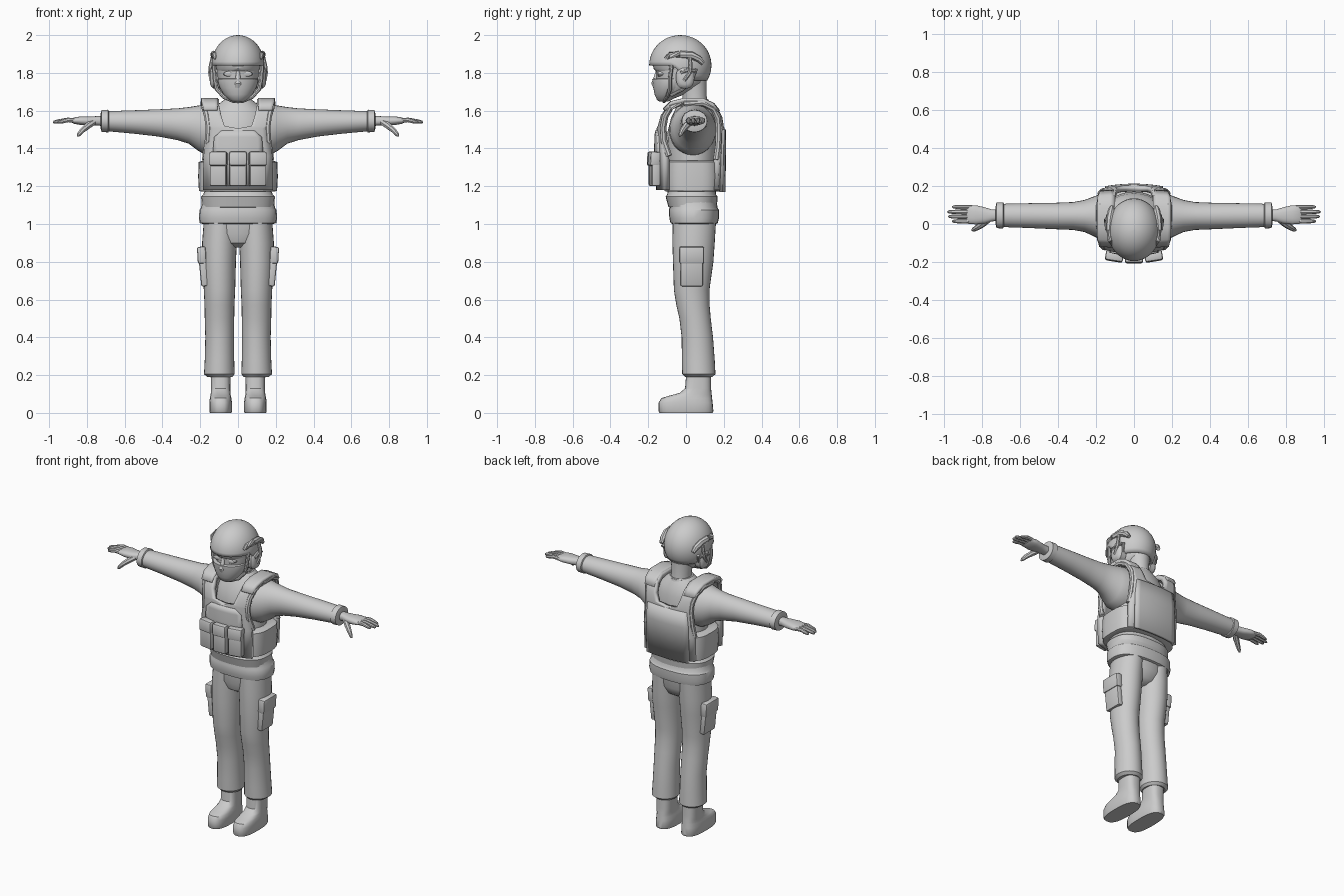
import bpy, bmesh, math
from mathutils import Vector

grey = bpy.data.materials.new("plain grey")
grey.diffuse_color = (0.6, 0.6, 0.6, 1)


def finish(name, bm, mirror=False, thick=0, offset=-1, angle=35):
    bmesh.ops.recalc_face_normals(bm, faces=bm.faces)
    me = bpy.data.meshes.new(name)
    bm.to_mesh(me)
    bm.free()
    ob = bpy.data.objects.new(name, me)
    bpy.context.collection.objects.link(ob)
    me.materials.append(grey)
    bpy.ops.object.select_all(action='DESELECT')
    bpy.context.view_layer.objects.active = ob
    ob.select_set(True)
    bpy.ops.object.shade_smooth_by_angle(angle=math.radians(angle))
    if mirror:
        ob.modifiers.new("mirror", 'MIRROR').use_axis[0] = True
    if thick:
        m = ob.modifiers.new("thickness", 'SOLIDIFY')
        m.thickness, m.offset = thick, offset
    return ob


def skin(rings, caps=True, closed=True):
    """Join equal-length rings of points with quads."""
    bm = bmesh.new()
    rows = [[bm.verts.new(p) for p in r] for r in rings]
    n = len(rows[0])
    for a, b in zip(rows, rows[1:]):
        for i in range(n if closed else n - 1):
            j = (i + 1) % n
            bm.faces.new((a[i], a[j], b[j], b[i]))
    if caps:
        bm.faces.new(rows[0])
        bm.faces.new(rows[-1])
    return bm


def loft(name, rings, axis='z', n=2.0, seg=28, **kw):
    """Rings are (position, centre a, centre b, radius a, radius b)."""
    out = []
    for p, ca, cb, ra, rb in rings:
        row = []
        for i in range(seg):
            t = 2 * math.pi * i / seg
            c, s = math.cos(t), math.sin(t)
            a = ca + ra * math.copysign(abs(c) ** (2 / n), c)
            b = cb + rb * math.copysign(abs(s) ** (2 / n), s)
            row.append({'z': (a, b, p), 'x': (p, a, b), 'y': (a, p, b)}[axis])
        out.append(row)
    return finish(name, skin(out), **kw)


def tube(name, pts, seg=8, **kw):
    """Tube through points given as (x, y, z, radius)."""
    P = [Vector(p[:3]) for p in pts]
    out = []
    for i, p in enumerate(P):
        d = (P[min(i + 1, len(P) - 1)] - P[max(i - 1, 0)]).normalized()
        u = d.cross(Vector((0.3, 1, 0.2))).normalized()
        v = d.cross(u)
        out.append([p + pts[i][3] * (math.cos(t) * u + math.sin(t) * v)
                    for t in (2 * math.pi * k / seg for k in range(seg))])
    return finish(name, skin(out), **kw)


def box(name, loc, size, rot=(0, 0, 0), bevel=0.01, mirror=False):
    bm = bmesh.new()
    bmesh.ops.create_cube(bm, size=1)
    bmesh.ops.scale(bm, vec=size, verts=bm.verts)
    bmesh.ops.bevel(bm, geom=bm.edges[:], offset=bevel, segments=2, affect='EDGES', profile=0.5)
    from mathutils import Euler
    bmesh.ops.rotate(bm, matrix=Euler(rot).to_matrix(), verts=bm.verts)
    bmesh.ops.translate(bm, vec=loc, verts=bm.verts)
    return finish(name, bm, mirror=mirror)


def ribbon(name, rows, thick, cols=6):
    """Mirrored cloth panel, rows are (inner x, outer x, y, z, side curve)."""
    out = []
    for xi, xo, y, z, k in rows:
        xs = [xi + (xo - xi) * i / (cols - 1) for i in range(cols)]
        out.append([(x, y - math.copysign(k * x * x, y), z) for x in xs])
    return finish(name, skin(out, caps=False, closed=False), mirror=True, thick=thick, offset=0)


# Trousers and boots
loft("trouser_seat", [(1.03, 0, .045, .18, .115), (.95, 0, .042, .175, .11),
                      (.9, 0, .04, .12, .09), (.875, 0, .04, .05, .05)])
loft("trouser_leg", [(1.03, .092, .045, .088, .115), (.9, .098, .04, .092, .112),
                     (.8, .1, .038, .089, .107), (.65, .098, .03, .083, .094),
                     (.57, .098, .037, .079, .088), (.5, .098, .048, .078, .083),
                     (.4, .097, .06, .076, .083), (.28, .098, .065, .078, .087),
                     (.205, .099, .068, .081, .088), (.19, .096, .067, .066, .072)], mirror=True)
loft("boot", [(0, .092, 0, .057, .14), (.008, .092, 0, .06, .145), (.055, .092, -.002, .06, .143),
              (.078, .092, .004, .057, .134), (.09, .092, .022, .054, .115),
              (.105, .092, .05, .052, .085), (.13, .092, .064, .051, .069),
              (.22, .092, .067, .053, .065)], n=2.7, mirror=True)

# Cargo pockets on the thighs
box("thigh_pocket", (.183, .03, .76), (.04, .12, .18), (0, .1, 0), mirror=True)
box("thigh_pocket_flap", (.192, .03, .835), (.046, .132, .09), (0, .06, 0), mirror=True)

# Shirt
loft("shirt_body", [(1.14, 0, .035, .175, .125), (1.3, 0, .035, .16, .125),
                    (1.48, 0, .035, .17, .135), (1.56, 0, .04, .165, .12),
                    (1.61, 0, .045, .135, .1), (1.645, 0, .045, .09, .08),
                    (1.66, 0, .045, .07, .072)])
loft("shirt_hem", [(1.0, 0, .043, .185, .115), (1.005, 0, .043, .203, .125),
                   (1.03, 0, .043, .207, .131), (1.075, 0, .042, .204, .133),
                   (1.085, 0, .04, .196, .127), (1.13, 0, .035, .19, .127), (1.14, 0, .035, .17, .11)], n=2.5)
loft("waist_band", [(1.085, 0, .035, .17, .11), (1.09, 0, .035, .19, .128),
                    (1.145, 0, .03, .196, .138), (1.155, 0, .03, .184, .13),
                    (1.19, 0, .03, .172, .125)], n=2.5)
loft("collar", [(1.6, 0, .04, .105, .09), (1.64, 0, .045, .082, .082), (1.655, 0, .048, .07, .074)])

# Sleeves
loft("sleeve", [(.11, .035, 1.5, .125, .138), (.17, .037, 1.5, .122, .135),
                (.21, .04, 1.507, .105, .12), (.26, .042, 1.522, .084, .097),
                (.32, .042, 1.528, .073, .084), (.42, .042, 1.535, .069, .072),
                (.55, .044, 1.54, .065, .062), (.69, .045, 1.544, .061, .053)], axis='x', mirror=True)
loft("sleeve_cuff", [(.683, .045, 1.545, .06, .052), (.687, .045, 1.545, .068, .06),
                     (.722, .045, 1.545, .067, .058), (.727, .045, 1.545, .045, .04)],
     axis='x', mirror=True)

# Hands
loft("palm", [(.71, .046, 1.545, .03, .026), (.745, .045, 1.546, .031, .025),
              (.785, .045, 1.545, .043, .024), (.83, .048, 1.547, .05, .023),
              (.868, .05, 1.547, .049, .017), (.88, .05, 1.547, .042, .01)],
     axis='x', n=2.4, seg=20, mirror=True)
for i, (y, tip) in enumerate([(.014, .955), (.038, .975), (.062, .98), (.087, .955)]):
    tube(f"finger_{i + 1}", [(.85, y, 1.547, .012), (.9, y * 1.02, 1.551, .0125),
                             (tip - .025, y * 1.03, 1.543, .011), (tip - .006, y * 1.03, 1.539, .008),
                             (tip, y * 1.03, 1.537, .003)], mirror=True)
tube("thumb", [(.765, .025, 1.54, .018), (.795, .0, 1.52, .018), (.825, -.02, 1.495, .0145),
               (.843, -.03, 1.474, .011), (.85, -.033, 1.464, .004)], mirror=True)

# Armour vest, running from the front over the shoulder to the back
ribbon("vest_carrier", [
    (0, .178, -.142, 1.18, 1.3), (0, .178, -.145, 1.36, 1.3), (0, .162, -.143, 1.44, 1.1),
    (0, .155, -.14, 1.505, .9), (.07, .155, -.138, 1.515, .8), (.088, .163, -.122, 1.57, .5),
    (.1, .175, -.085, 1.62, .2), (.1, .18, -.02, 1.645, 0), (.1, .18, .1, 1.645, 0),
    (.098, .172, .15, 1.615, .2), (.09, .16, .18, 1.565, .5), (.07, .155, .187, 1.515, .6),
    (0, .155, .188, 1.505, .6), (0, .165, .188, 1.4, .7), (0, .178, .187, 1.34, .8),
    (0, .178, .18, 1.18, .8)], .032)
ribbon("front_plate", [(0, .13, -.16, 1.2, 1.2), (0, .13, -.162, 1.4, 1.2), (0, .125, -.16, 1.46, 1.0),
                       (0, .085, -.157, 1.495, .9)], .014)
ribbon("back_plate", [(0, .15, .2, 1.17, .6), (0, .15, .203, 1.4, .6), (0, .14, .202, 1.5, .6)], .018)
ribbon("shoulder_pad", [(.108, .182, -.118, 1.602, .2), (.106, .192, -.082, 1.64, .2),
                        (.106, .195, -.015, 1.655, 0), (.106, .195, .09, 1.655, 0),
                        (.106, .19, .145, 1.632, .2), (.108, .178, .175, 1.595, .3)], .022)
# Padded edging at the armholes
edge = [(.172, -.09, 1.36), (.16, -.118, 1.44), (.155, -.122, 1.51), (.163, -.112, 1.57),
        (.178, -.08, 1.62), (.183, -.01, 1.64), (.183, .09, 1.64), (.173, .145, 1.61),
        (.16, .168, 1.56), (.156, .173, 1.5), (.165, .17, 1.41), (.175, .16, 1.34)]
tube("armhole_edging", [(*p, .017) for p in edge], mirror=True)
loft("side_belt", [(1.172, 0, .035, .195, .14), (1.176, 0, .035, .207, .15),
                   (1.25, 0, .035, .211, .154), (1.328, 0, .035, .208, .15),
                   (1.335, 0, .035, .19, .138)], n=3.2, seg=36)

# Three magazine pouches
for name, x, y, r in [("left", .103, -.165, .16), ("middle", 0, -.175, 0), ("right", -.103, -.165, -.16)]:
    box(name + "_pouch", (x, y, 1.28), (.088, .045, .16), (0, 0, r), .009)
    box(name + "_pouch_flap", (x, y - .004, 1.345), (.094, .054, .076), (-.06, 0, r), .011)

# Neck, head and face cover
loft("neck", [(1.62, 0, .05, .065, .07), (1.68, 0, .045, .058, .064), (1.78, 0, .03, .07, .08)])
loft("head", [(1.66, 0, -.105, .035, .03), (1.68, 0, -.085, .065, .06), (1.715, 0, -.048, .09, .105),
              (1.75, 0, -.03, .105, .127), (1.8, 0, -.026, .113, .132), (1.87, 0, -.026, .118, .138)])
loft("face_cover", [(1.648, 0, -.118, .028, .022), (1.656, 0, -.115, .045, .038),
                    (1.685, 0, -.1, .076, .066), (1.72, 0, -.085, .097, .088),
                    (1.755, 0, -.077, .108, .101), (1.768, 0, -.076, .107, .103),
                    (1.77, 0, -.075, .1, .09)])
loft("nose", [(1.72, 0, -.165, .016, .008), (1.745, 0, -.168, .018, .016),
              (1.775, 0, -.158, .013, .014), (1.81, 0, -.15, .01, .01)], seg=12)
loft("brow", [(1.808, 0, -.03, .11, .128), (1.822, 0, -.03, .116, .142), (1.85, 0, -.03, .12, .146)])
loft("eye", [(-.152, .046, 1.795, .012, .006), (-.147, .046, 1.795, .029, .014),
             (-.12, .046, 1.795, .032, .016)], axis='y', seg=16, mirror=True)

# Helmet shell with the rim dropping toward the back
rings = []
for j in range(13):
    row = []
    for i in range(40):
        t = 2 * math.pi * i / 40
        k = min(1, max(0, (math.sin(t) + .35) / .8))
        f = math.radians(.5 + (90 + 30 * k * k * (3 - 2 * k)) * j / 12)
        row.append((.14 * math.sin(f) * math.cos(t), -.03 + .165 * math.sin(f) * math.sin(t),
                    1.84 + .16 * math.cos(f)))
    rings.append(row)
bm = skin(rings, caps=False)
bm.verts.ensure_lookup_table()
bm.faces.new(bm.verts[:40])
finish("helmet", bm, thick=.014)

# Helmet rails, headset and straps
tube("helmet_rail", [(.112, -.105, 1.875, .012), (.121, -.085, 1.893, .018), (.127, -.03, 1.898, .02),
                     (.126, .03, 1.893, .02), (.12, .07, 1.872, .018), (.115, .09, 1.85, .012)],
     mirror=True)
loft("ear_cup", [(.095, -.005, 1.775, .048, .058), (.13, -.005, 1.775, .048, .058),
                 (.14, -.005, 1.775, .04, .05), (.147, -.005, 1.775, .026, .036)],
     axis='x', n=2.6, seg=20, mirror=True)
tube("headset_arm", [(.142, -.01, 1.76, .01), (.148, .02, 1.8, .011), (.144, .025, 1.84, .011),
                     (.134, .02, 1.885, .01)], mirror=True)
tube("headset_bar", [(.143, -.03, 1.8, .009), (.147, .01, 1.815, .009), (.136, .05, 1.81, .009)], mirror=True)
tube("chin_strap", [(.128, -.075, 1.845, .011), (.124, -.085, 1.77, .011), (.113, -.085, 1.715, .011),
                    (.075, -.1, 1.672, .01), (.025, -.115, 1.65, .009), (0, -.117, 1.648, .009)], mirror=True)
tube("rear_strap", [(.126, .055, 1.82, .008), (.115, .03, 1.75, .008), (.1, -.02, 1.71, .008),
                    (.08, -.08, 1.68, .008)], mirror=True)
